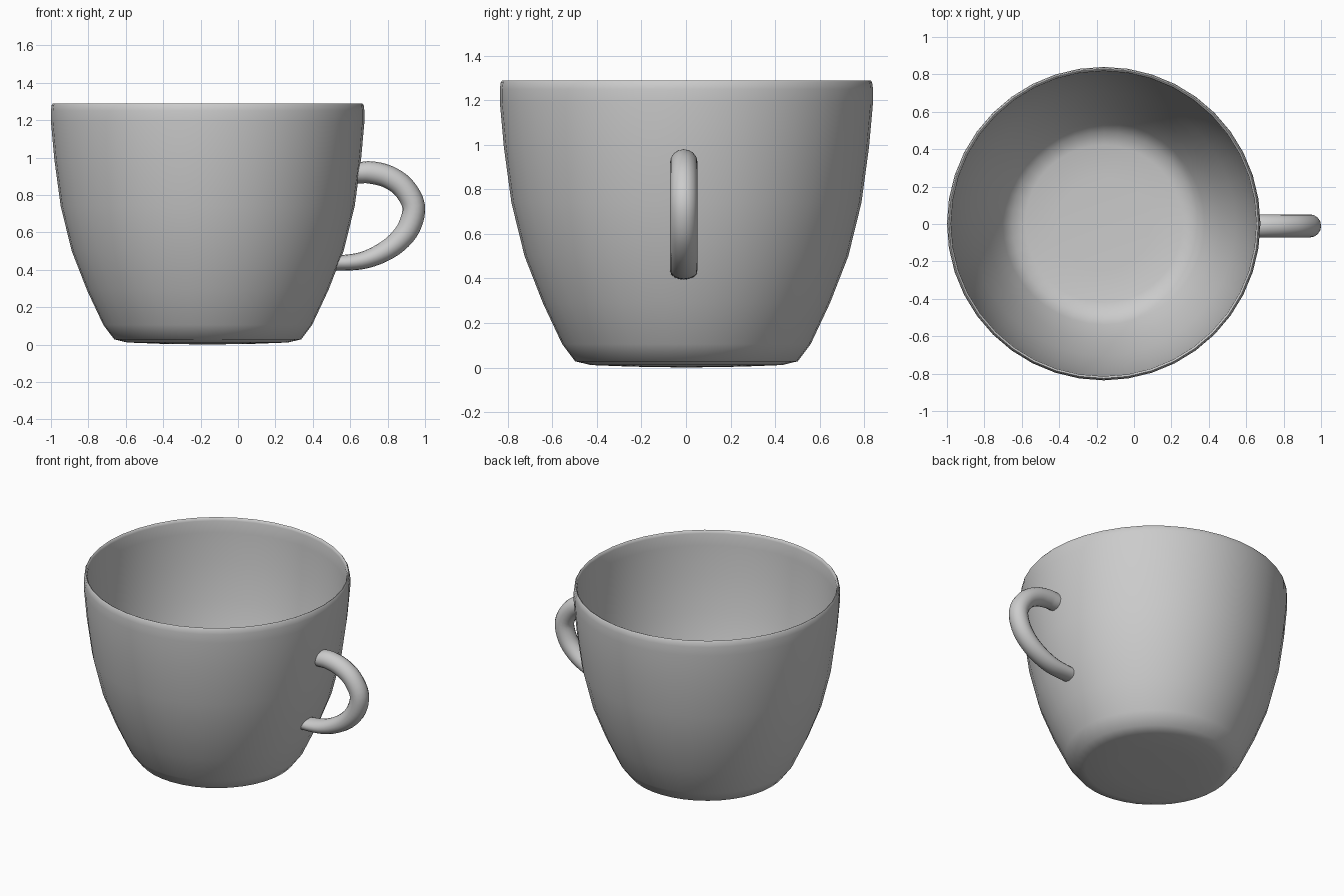
import bpy, bmesh, math
from mathutils import Vector

if "Cube" in bpy.data.objects:
    bpy.data.objects.remove(bpy.data.objects["Cube"])

CX, CY = -0.162, 0.002
SIDES = 40


def finish(bm, name, angle):
    bmesh.ops.recalc_face_normals(bm, faces=bm.faces)
    me = bpy.data.meshes.new(name)
    bm.to_mesh(me)
    bm.free()
    ob = bpy.data.objects.new(name, me)
    bpy.context.collection.objects.link(ob)
    bpy.ops.object.select_all(action='DESELECT')
    ob.select_set(True)
    bpy.context.view_layer.objects.active = ob
    bpy.ops.object.shade_smooth_by_angle(angle=math.radians(angle))
    return ob


def bridge(bm, a, b):
    n = len(a)
    for i in range(n):
        j = (i + 1) % n
        bm.faces.new((a[i], a[j], b[j], b[i]))


def spline(pts, t):
    # Catmull-Rom through the points, t in 0..len-1
    i = min(int(t), len(pts) - 2)
    u = t - i
    p1, p2 = pts[i], pts[i + 1]
    p0 = pts[i - 1] if i > 0 else 2 * p1 - p2
    p3 = pts[i + 2] if i + 2 < len(pts) else 2 * p2 - p1
    return 0.5 * (2 * p1 + (p2 - p0) * u + (2 * p0 - 5 * p1 + 4 * p2 - p3) * u**2
                  + (3 * p1 - p0 - 3 * p2 + p3) * u**3)


# Cup: one closed lathed profile (radius, height), underside - outside - rim - inside
outside = [(0.25, 0.004), (0.43, 0.011), (0.50, 0.028), (0.558, 0.105), (0.645, 0.29),
           (0.727, 0.50), (0.786, 0.74), (0.820, 0.99), (0.838, 1.19), (0.838, 1.25),
           (0.834, 1.28), (0.827, 1.29)]
inside = [(0.821, 1.287), (0.816, 1.27), (0.813, 1.19), (0.798, 0.99), (0.764, 0.74),
          (0.706, 0.50), (0.625, 0.29), (0.540, 0.115), (0.488, 0.05), (0.42, 0.033),
          (0.25, 0.026)]
bm = bmesh.new()
rings = []
for r, z in outside + inside:
    rings.append([bm.verts.new((CX + r * math.cos(2 * math.pi * k / SIDES),
                                CY + r * math.sin(2 * math.pi * k / SIDES), z))
                  for k in range(SIDES)])
for a, b in zip(rings, rings[1:]):
    bridge(bm, a, b)
for ring, z in ((rings[0], 0.0), (rings[-1], 0.022)):
    centre = bm.verts.new((CX, CY, z))
    for k in range(SIDES):
        bm.faces.new((ring[k], ring[(k + 1) % SIDES], centre))
finish(bm, "cup", 60)


def wall_x(y, z):
    # x just inside the outer wall at the given y and z
    for (r0, z0), (r1, z1) in zip(outside, outside[1:]):
        if z0 <= z <= z1:
            r = r0 + (r1 - r0) * (z - z0) / (z1 - z0) - 0.01
            return CX + math.sqrt(r * r - (y - CY) ** 2)


# Handle: oval section swept along a path of (x, z, in-plane radius)
path = [Vector(p) for p in (
    (0.65, 0.918, 0.056), (0.71, 0.92, 0.06), (0.80, 0.898, 0.061), (0.885, 0.84, 0.061),
    (0.939, 0.74, 0.061), (0.916, 0.63, 0.061), (0.85, 0.545, 0.057), (0.76, 0.485, 0.052),
    (0.66, 0.448, 0.046), (0.545, 0.435, 0.041))]
bm = bmesh.new()
rings = []
steps, sides = 36, 16
for s in range(steps + 1):
    t = s * (len(path) - 1) / steps
    p = spline(path, t)
    d = spline(path, min(t + 0.02, len(path) - 1)) - spline(path, max(t - 0.02, 0))
    n = Vector((-d.y, d.x)).normalized()
    ring = []
    for k in range(sides):
        a = 2 * math.pi * k / sides
        off = p.z * math.cos(a)
        x, y, z = p.x + n.x * off, -0.01 + 0.062 * math.sin(a), p.y + n.y * off
        # ends follow the cup wall
        x = wall_x(y, z) if s in (0, steps) else max(x, wall_x(y, z) + 0.002)
        ring.append(bm.verts.new((x, y, z)))
    rings.append(ring)
for a, b in zip(rings, rings[1:]):
    bridge(bm, a, b)
bm.faces.new(rings[0])
bm.faces.new(rings[-1])
finish(bm, "handle", 50)
